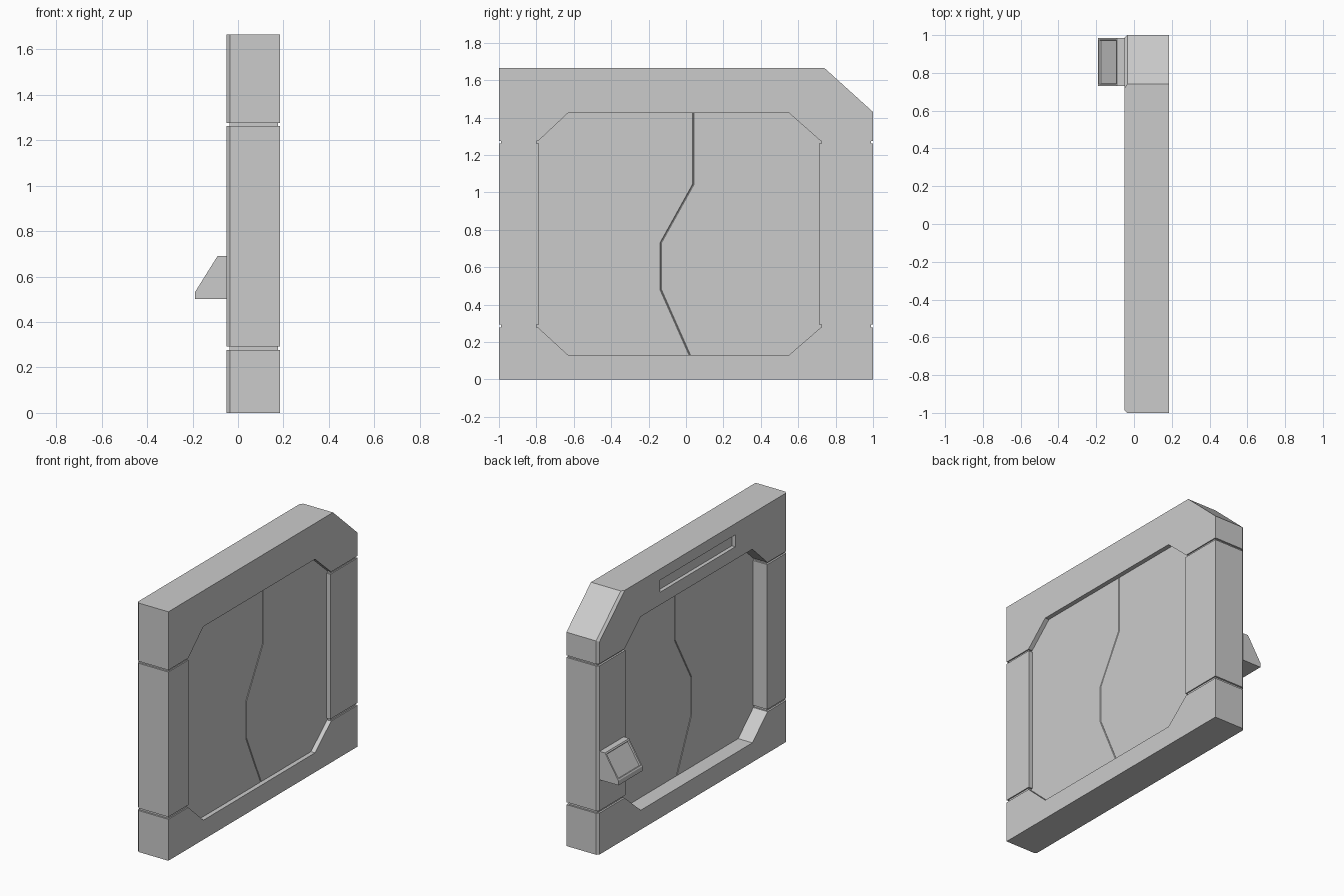
import bpy, bmesh
from mathutils import Vector

if "Cube" in bpy.data.objects:
    bpy.data.objects.remove(bpy.data.objects["Cube"])

BACK, FRONT = -0.05, 0.185      # thickness range of the frame along x
CH = 0.015                      # outer chamfer on the back side


def prism(name, pts, lo, hi, axis='x', edges=None, bevel=CH):
    """Extrude a profile: (y,z) along x or (x,z) along y. 'edges' picks edges to chamfer."""
    def place(p, d):
        return Vector((d, p[0], p[1])) if axis == 'x' else Vector((p[0], d, p[1]))
    bm = bmesh.new()
    a = [bm.verts.new(place(p, lo)) for p in pts]
    b = [bm.verts.new(place(p, hi)) for p in pts]
    n = len(pts)
    bm.faces.new(a)
    bm.faces.new(b)
    for i in range(n):
        bm.faces.new((a[i], a[(i + 1) % n], b[(i + 1) % n], b[i]))
    bmesh.ops.recalc_face_normals(bm, faces=bm.faces)
    if edges:
        bmesh.ops.bevel(bm, geom=[e for e in bm.edges if edges(e)], offset=bevel,
                        segments=1, affect='EDGES')
    me = bpy.data.meshes.new(name)
    bm.to_mesh(me)
    bm.free()
    ob = bpy.data.objects.new(name, me)
    bpy.context.collection.objects.link(ob)
    return ob


def rect(u0, u1, v0, v1):
    return [(u0, v0), (u1, v0), (u1, v1), (u0, v1)]


def outer_back(e):
    """Back edges along the outer sides and the clipped corner."""
    p, q = (v.co for v in e.verts)
    return (max(p.x, q.x) < BACK + 1e-4 and min(abs(p.y), abs(q.y)) > 0.735
            and max(abs(p.y), abs(q.y)) > 0.999 and abs(p.z - q.z) > 0.05)


# Top and bottom frame pieces
top = prism("frame_top", [(-1, 1.275), (-0.79, 1.275), (-0.63, 1.425), (0.55, 1.425),
                          (0.72, 1.275), (1, 1.275), (1, 1.43), (0.74, 1.665), (-1, 1.665)],
            BACK, FRONT, edges=outer_back)
prism("frame_bottom", [(-1, 0), (1, 0), (1, 0.277), (0.72, 0.277), (0.55, 0.13),
                       (-0.63, 0.13), (-0.79, 0.277), (-1, 0.277)],
      BACK, FRONT, edges=outer_back)

# Side pillars, with inset cores showing in the joint grooves
for side, y0, y1 in (("left", -1, -0.787), ("right", 0.712, 1)):
    prism("pillar_" + side, rect(y0, y1, 0.293, 1.262), BACK, FRONT, edges=outer_back)
    prism("pillar_core_" + side, rect(y0 + 0.012, y1 - 0.012, 0.2, 1.32),
          BACK + 0.012, FRONT - 0.008)

# Shallow slot in the back of the top piece
cutter = prism("slot_cutter", rect(-0.45, 0.345, 1.51, 1.59), BACK - 0.1, BACK + 0.025)
cutter.hide_render = True
mod = top.modifiers.new("slot", 'BOOLEAN')
mod.operation, mod.solver, mod.object = 'DIFFERENCE', 'EXACT', cutter
bpy.context.view_layer.objects.active = top
bpy.ops.object.modifier_apply(modifier="slot")
bpy.data.objects.remove(cutter)

# Two sliding door panels meeting on a jagged seam, tucked slightly into the frame
seam = [(0.02, 0.11), (0.02, 0.13), (-0.135, 0.48), (-0.135, 0.73), (0.04, 1.045), (0.04, 1.445)]


def on_seam(e):
    p, q = (v.co for v in e.verts)
    return abs(p.x - q.x) < 1e-5 and all(-0.14 < c.y < 0.05 for c in (p, q))


for name, rest in (("door_panel_left", [(-0.64, 1.445), (-0.81, 1.285), (-0.81, 0.265), (-0.64, 0.11)]),
                   ("door_panel_right", [(0.56, 1.445), (0.735, 1.285), (0.735, 0.265), (0.56, 0.11)])):
    prism(name, seam + rest, 0.055, 0.155, edges=on_seam, bevel=0.004)

# Wedge control console with a recessed sloping screen
console = prism("control_console", [(-0.04, 0.5), (-0.19, 0.5), (-0.19, 0.53),
                                    (-0.09, 0.69), (-0.04, 0.69)], 0.73, 0.985, axis='y')
bm = bmesh.new()
bm.from_mesh(console.data)
slope = [f for f in bm.faces if f.normal.x < -0.3 and f.normal.z > 0.3]
bmesh.ops.inset_region(bm, faces=slope, thickness=0.015, depth=0)
bmesh.ops.inset_region(bm, faces=slope, thickness=0.004, depth=-0.01)
bm.to_mesh(console.data)
bm.free()
